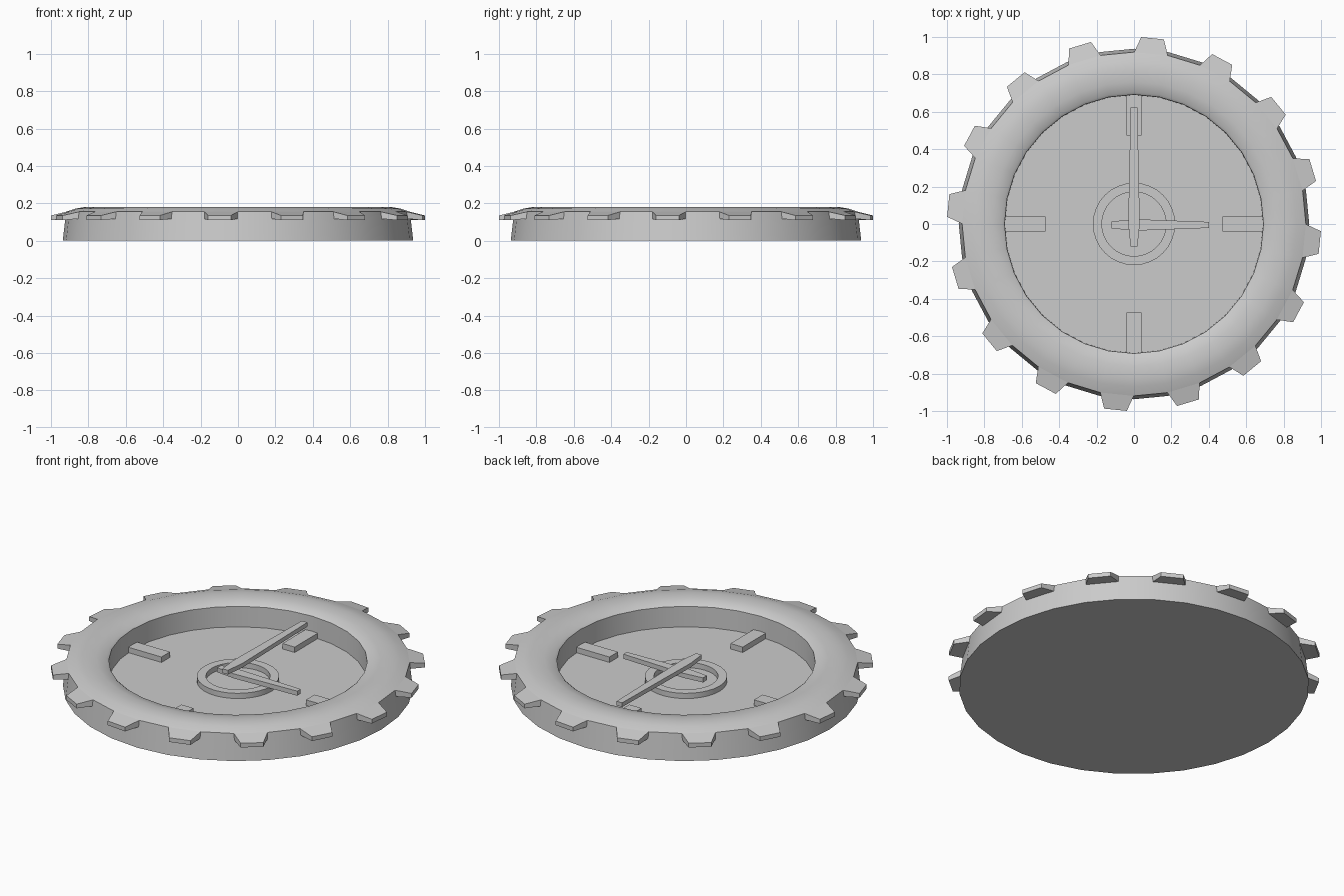
import bpy, bmesh
from math import sin, cos, radians, pi

if "Cube" in bpy.data.objects:
    bpy.data.objects.remove(bpy.data.objects["Cube"])

TOOTH_ANGLE = radians(84.3)   # centre of the first tooth
HALF_STEP = pi / 32           # half a facet of the 32-sided body


def finish(name, bm, smooth=False):
    bmesh.ops.recalc_face_normals(bm, faces=bm.faces)
    me = bpy.data.meshes.new(name)
    bm.to_mesh(me)
    bm.free()
    ob = bpy.data.objects.new(name, me)
    bpy.context.collection.objects.link(ob)
    if smooth:
        bpy.ops.object.select_all(action='DESELECT')
        ob.select_set(True)
        bpy.context.view_layer.objects.active = ob
        bpy.ops.object.shade_smooth_by_angle(angle=radians(32))
    return ob


def lathe(name, profile, closed, start=0.0, n=32):
    """Revolve (radius, z) points; an open profile gets end caps."""
    bm = bmesh.new()
    rings = []
    for r, z in profile:
        rings.append([bm.verts.new((r * cos(start + 2 * pi * i / n),
                                    r * sin(start + 2 * pi * i / n), z)) for i in range(n)])
    pairs = list(zip(rings, rings[1:]))
    if closed:
        pairs.append((rings[-1], rings[0]))
    for a, b in pairs:
        for i in range(n):
            j = (i + 1) % n
            bm.faces.new((a[i], a[j], b[j], b[i]))
    if not closed:
        bm.faces.new(rings[0])
        bm.faces.new(rings[-1])
    return finish(name, bm, True)


def prism(name, outline, z0, z1):
    """Extrude a flat outline between two heights."""
    bm = bmesh.new()
    face = bm.faces.new([bm.verts.new((x, y, z0)) for x, y in outline])
    new = bmesh.ops.extrude_face_region(bm, geom=[face])['geom']
    bmesh.ops.translate(bm, vec=(0, 0, z1 - z0),
                        verts=[v for v in new if isinstance(v, bmesh.types.BMVert)])
    return finish(name, bm)


# Case: tapered wall, rounded rim and recessed dial floor
lathe("case", [(0.937, 0), (0.919, 0.155), (0.87, 0.172), (0.82, 0.18), (0.76, 0.177),
               (0.705, 0.165), (0.692, 0.155), (0.69, 0.035)],
      False, TOOTH_ANGLE - HALF_STEP)

# Sixteen sloping teeth around the rim
bm = bmesh.new()
for k in range(16):
    a = TOOTH_ANGLE + k * pi / 8
    corner = []
    for r, half, z in [(0.919, HALF_STEP, 0.155), (1.0, radians(3.5), 0.135),
                       (1.0, radians(3.5), 0.11), (0.919, HALF_STEP, 0.118)]:
        corner.append([bm.verts.new((r * cos(a + s * half), r * sin(a + s * half), z))
                       for s in (-1, 1)])
    for i in range(4):
        p, q = corner[i], corner[(i + 1) % 4]
        bm.faces.new((p[0], p[1], q[1], q[0]))
    for s in (0, 1):
        bm.faces.new([c[s] for c in corner])
finish("rim_teeth", bm)

# Centre ring on the dial
lathe("centre_ring", [(0.22, 0.034), (0.22, 0.066), (0.172, 0.066), (0.172, 0.034)], True)

# Four hour markers
for k in range(4):
    c, s = round(cos(k * pi / 2)), round(sin(k * pi / 2))
    box = [(0.472, -0.04), (0.695, -0.04), (0.695, 0.04), (0.472, 0.04)]
    prism(f"hour_marker_{k + 1}", [(x * c - y * s, x * s + y * c) for x, y in box], 0.034, 0.067)


# Tapered hands, pointing to +x and +y
def hand(length, tip):
    return [(-0.12, -0.018), (0, -0.031), (length, -tip), (length, tip), (0, 0.031), (-0.12, 0.018)]


prism("hour_hand", [(x, y - 0.005) for x, y in hand(0.402, 0.016)], 0.065, 0.092)
prism("minute_hand", [(-y, x) for x, y in hand(0.622, 0.018)], 0.125, 0.15)
